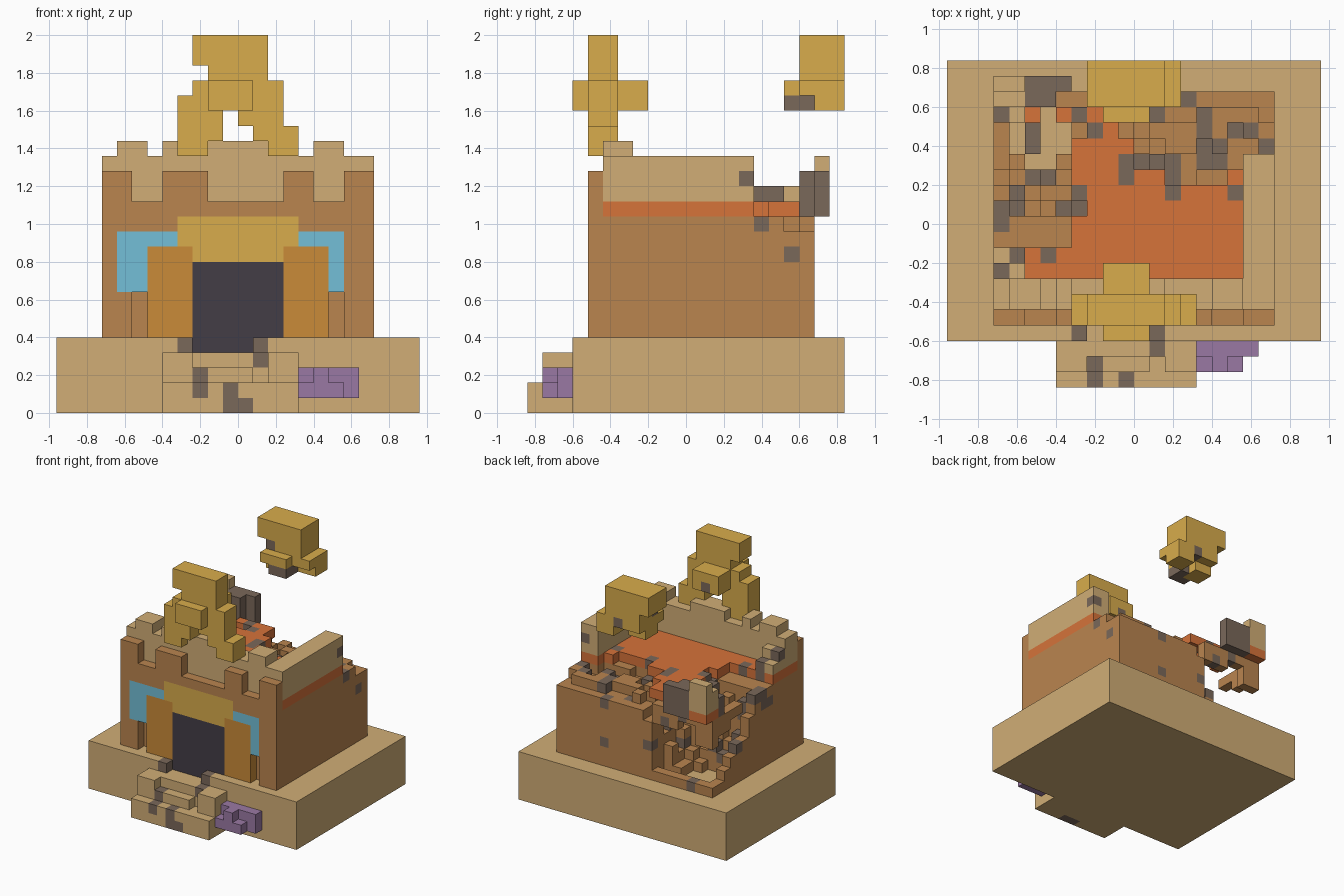
import bpy, bmesh, math, random

cube = bpy.data.objects.get("Cube")
if cube:
    bpy.data.objects.remove(cube, do_unlink=True)
random.seed(7)
U = 0.08          # edge of one block
Y0 = -0.60        # block row 0 starts at the front of the plinth


def lin(c):
    c /= 255
    return c / 12.92 if c <= 0.04045 else ((c + 0.055) / 1.055) ** 2.4


PALETTE = {"sandstone": (209, 174, 118), "brown_brick": (186, 133, 79), "roof_orange": (214, 115, 58),
           "old_gold": (216, 172, 76), "amber_wood": (202, 139, 56), "pale_blue": (115, 191, 215),
           "doorway_dark": (68, 61, 70), "rubble_grey": (122, 104, 90), "crystal_purple": (154, 121, 164)}
MATS = {}
for name, rgb in PALETTE.items():
    m = bpy.data.materials.new(name)
    m.use_nodes = True
    col = [lin(c) for c in rgb] + [1]
    m.diffuse_color = col
    m.node_tree.nodes["Principled BSDF"].inputs["Base Color"].default_value = col
    MATS[name] = m
SAND, BROWN, ORANGE, GOLD, AMBER, BLUE, DARK, GREY, PURPLE = PALETTE


def box(cells, mat, x0, x1, y0, y1, z0, z1):
    """Fill a box of blocks, or carve it away when mat is None."""
    for x in range(x0, x1):
        for y in range(y0, y1):
            for z in range(z0, z1):
                if mat:
                    cells[x, y, z] = mat
                else:
                    cells.pop((x, y, z), None)


def tint_top(cells, mat, spots):
    """Recolour the highest block of each column."""
    for x, y in spots:
        z = max(c[2] for c in cells if c[:2] == (x, y))
        cells[x, y, z] = mat


def build(name, cells):
    """Turn blocks into a mesh holding only the outer faces."""
    bm = bmesh.new()
    verts, names = {}, sorted(set(cells.values()))

    def vert(p):
        if p not in verts:
            verts[p] = bm.verts.new((p[0] * U, Y0 + p[1] * U, p[2] * U))
        return verts[p]

    for c, mat in cells.items():
        for axis in range(3):
            a, b = (axis + 1) % 3, (axis + 2) % 3
            for side in (0, 1):
                n = list(c)
                n[axis] += 2 * side - 1
                if tuple(n) in cells:
                    continue
                ring = []
                for da, db in ((0, 0), (1, 0), (1, 1), (0, 1)):
                    p = list(c)
                    p[axis] += side
                    p[a] += da
                    p[b] += db
                    ring.append(vert(tuple(p)))
                face = bm.faces.new(ring if side else ring[::-1])
                face.material_index = names.index(mat)
    mesh = bpy.data.meshes.new(name)
    bm.to_mesh(mesh)
    bm.free()
    for n in names:
        mesh.materials.append(MATS[n])
    obj = bpy.data.objects.new(name, mesh)
    bpy.context.collection.objects.link(obj)


def part(name, *boxes):
    cells = {}
    for b in boxes:
        box(cells, *b)
    build(name, cells)


# Plinth with a worn notch at the doorway
part("plinth", (SAND, -12, 12, 0, 18, 0, 5), (None, -3, 2, 0, 1, 4, 5),
     (DARK, -3, 2, 1, 2, 4, 5), (GREY, -4, -3, 0, 1, 4, 5), (GREY, 1, 2, 0, 1, 3, 5))

# Broken front steps
part("front_steps", (SAND, -5, 4, -3, 0, 0, 2), (SAND, -5, 4, -1, 0, 2, 4),
     (SAND, -5, -3, -2, 0, 2, 4), (SAND, 2, 4, -2, 0, 2, 4), (SAND, -2, 1, -2, -1, 2, 3),
     (GREY, -3, -2, -3, -2, 1, 2), (GREY, -3, -2, -2, -1, 2, 3), (GREY, 1, 2, -1, 0, 3, 4),
     (GREY, -1, 0, -3, -2, 0, 2), (GREY, 0, 1, -3, -2, 0, 1))

# Purple crystals beside the steps
part("crystals", (PURPLE, 4, 7, -2, 0, 1, 2), (PURPLE, 4, 8, -1, 0, 1, 3), (PURPLE, 5, 6, -2, -1, 2, 3))

# Main hall: brick walls, orange roof course, front wall with notches
hall = {}
box(hall, BROWN, -9, 9, 1, 16, 5, 13)
box(hall, ORANGE, -9, 9, 2, 12, 13, 14)
box(hall, BROWN, -9, 9, 1, 2, 13, 16)
for x0, x1 in ((-7, -5), (-2, 3), (5, 7)):
    box(hall, None, x0, x1, 1, 2, 14, 16)

# Worn back edge of the walls
for x in range(-1, 9):
    for y in range(10, 16):
        if y < 12 and x >= 7 or y == 10 and x in (0, 1, 6):
            continue
        top = 12 if y == 15 else random.choice((12, 13, 13))
        if x == 8:
            top = 13 if y < 14 else 12
        box(hall, None, x, x + 1, y, y + 1, top, 14)

# Collapsed back corner, rising in steps around the hole
for x in range(-9, -1):
    for y in range(5, 16):
        d = math.hypot(x + 6.5, y - 13)
        top = 5 + max(0, int((d - 2.5) * 2.4 + random.random() * 2))
        if x < -4 and y > 5:
            top = min(top, 13)
        if y > 13 and x < -2:
            top = 6 if y == 15 else 5
        if x == -9 and y > 10:
            top = (9, 8, 7, 6, 6)[y - 11]
        box(hall, None, x, x + 1, y, y + 1, min(top, 14), 14)
        if 5 < top < 14:
            hall[x, y, top - 1] = GREY if random.random() < 0.2 else BROWN
            if random.random() < 0.12:
                hall[x, y, max(5, top - 2)] = GREY

# Roof tongue left hanging over the hole
box(hall, ORANGE, -4, 0, 9, 13, 13, 14)
box(hall, ORANGE, -3, -1, 13, 15, 13, 14)
box(hall, ORANGE, -7, -4, 4, 6, 13, 14)

# Broken tops: plain brick on the right side, then grey rubble
tint_top(hall, BROWN, [(x, y) for x in range(-9, -4) for y in range(6, 11)])
tint_top(hall, GREY, ((-1, 10), (-1, 11), (0, 11), (1, 11), (2, 11), (2, 10), (2, 9), (4, 11), (5, 11),
                      (4, 12), (5, 12), (6, 9), (1, 14), (3, 15), (4, 13), (4, 14), (6, 13), (7, 13),
                      (8, 12), (-3, 13), (-4, 8), (-4, 9), (-5, 8), (-6, 5), (-8, 5), (-7, 10), (-6, 10),
                      (-8, 9), (-9, 8), (-8, 8), (-9, 7)))

# Door, frame, lintel and blue panels in the front wall
for mat, x0, x1, z0, z1 in ((BLUE, -8, -6, 8, 12), (BLUE, -6, -4, 11, 12), (BLUE, 6, 7, 8, 12),
                            (BLUE, 4, 6, 11, 12), (AMBER, -6, -3, 5, 11), (AMBER, 3, 6, 5, 11),
                            (GOLD, -4, 4, 11, 13), (GOLD, -3, 3, 10, 11), (DARK, -3, 3, 5, 10)):
    box(hall, mat, x0, x1, 1, 2, z0, z1)
for x in (-7, 6):
    box(hall, None, x, x + 1, 1, 2, 5, 8)

# Grey stones in the side and back walls
for spot in ((8, 14, 10), (3, 15, 7), (-2, 15, 8)):
    hall[spot] = GREY
build("hall", hall)

# Sandstone parapet with battlements, broken on the right side
part("parapet", (SAND, -9, 9, 2, 4, 14, 17), (SAND, 7, 9, 2, 12, 14, 17),
     (SAND, -9, -7, 4, 5, 14, 16), (GREY, -9, -8, 4, 5, 15, 16), (SAND, -9, -8, 5, 6, 14, 15),
     (GREY, -8, -7, 5, 6, 14, 15),
     (SAND, -8, -6, 2, 4, 17, 18), (SAND, -5, -4, 2, 4, 17, 18),
     (SAND, -2, 2, 2, 4, 17, 18), (SAND, 5, 7, 2, 4, 17, 18),
     (GREY, 8, 9, 11, 12, 15, 16))

# Fragment of the back corner hanging over the hole
part("corner_fragment", (SAND, -9, -7, 16, 17, 14, 17), (SAND, -9, -7, 15, 16, 14, 16),
     (ORANGE, -9, -7, 16, 17, 13, 14), (GREY, -7, -5, 15, 17, 13, 16), (GREY, -5, -4, 16, 17, 13, 16),
     (ORANGE, -9, -7, 15, 16, 13, 14), (ORANGE, -7, -6, 14, 15, 13, 14), (BROWN, -8, -7, 14, 15, 13, 14),
     (GREY, -9, -8, 14, 15, 13, 15), (SAND, -8, -7, 14, 15, 14, 15),
     (ORANGE, -7, -6, 12, 14, 13, 14), (GREY, -7, -6, 12, 14, 14, 15),
     (ORANGE, -5, -4, 14, 15, 13, 14), (GREY, -4, -3, 14, 15, 13, 14))

# Brick bridge left between the back wall and the fragment
part("wall_bridge", (BROWN, -9, -2, 15, 16, 12, 13), (BROWN, -9, -7, 15, 16, 10, 12),
     (BROWN, -5, -2, 15, 16, 11, 12), (BROWN, -9, -8, 11, 15, 12, 13), (BROWN, -9, -8, 13, 15, 11, 12),
     (GREY, -6, -5, 15, 16, 12, 13), (GREY, -4, -3, 15, 16, 11, 12))

# Gold crest standing on the front parapet
part("front_crest", (GOLD, -4, -2, 1, 3, 17, 18), (GOLD, -4, -1, 1, 3, 18, 21),
     (GOLD, 2, 4, 1, 3, 17, 18), (GOLD, 1, 4, 1, 3, 18, 19), (GOLD, 0, 3, 1, 3, 19, 20),
     (GOLD, -1, 3, 1, 3, 20, 22), (GOLD, -3, -1, 1, 3, 21, 22), (GOLD, -2, 2, 1, 3, 22, 23),
     (GOLD, -3, 2, 1, 3, 23, 25), (GOLD, -2, 1, 0, 5, 20, 22), (GREY, -1, 0, 4, 5, 20, 21))

# Floating gold crest piece above the back wall
part("floating_crest", (GOLD, -3, 2, 15, 18, 23, 25), (GOLD, -2, 2, 15, 18, 22, 23),
     (GOLD, -2, 3, 15, 18, 21, 22), (GOLD, -2, 1, 14, 15, 21, 22),
     (GOLD, -2, 0, 15, 17, 20, 21), (GOLD, 1, 3, 16, 18, 20, 21),
     (GREY, -2, -1, 15, 16, 22, 23), (GREY, 0, 1, 17, 18, 21, 22),
     (GREY, -1, 1, 14, 15, 20, 21), (GREY, 0, 1, 15, 16, 20, 21))
